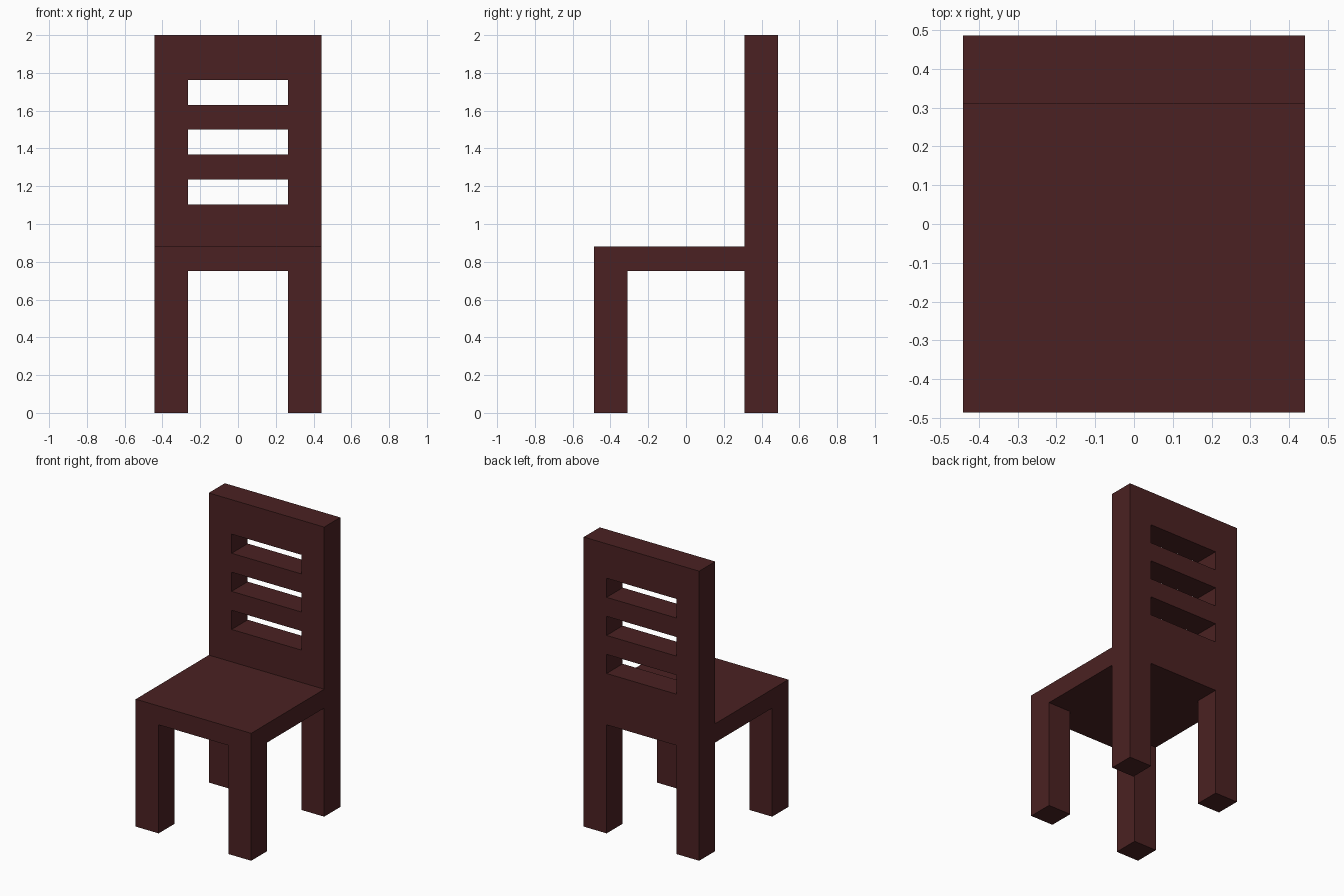
import bpy
import bmesh
from mathutils import Vector

cube = bpy.data.objects.get("Cube")
if cube:
    bpy.data.objects.remove(cube, do_unlink=True)

wood = bpy.data.materials.new("dark_red_wood")
wood.use_nodes = True
colour = (0.07, 0.0155, 0.016, 1)
wood.diffuse_color = colour
wood.node_tree.nodes["Principled BSDF"].inputs["Base Color"].default_value = colour

# Shared sizes
HALF_W, HALF_D, HEIGHT = 0.441, 0.486, 2.0
LEG = 0.175
IN_W, IN_D = HALF_W - LEG, HALF_D - LEG
SEAT_LOW, SEAT_TOP = 0.75, 0.88
SLOT_LOW, SLOT_H, SLOT_STEP = 1.104, 0.132, 0.263


def cell_sheet(us, vs, keep, place):
    """Flat sheet of rectangular cells; keep(i, j) picks the filled ones."""
    bm = bmesh.new()
    verts = [[bm.verts.new(place(u, v)) for v in vs] for u in us]
    for i in range(len(us) - 1):
        for j in range(len(vs) - 1):
            if keep(i, j):
                bm.faces.new((verts[i][j], verts[i + 1][j],
                              verts[i + 1][j + 1], verts[i][j + 1]))
    return bm


def extrude(bm, faces, offset):
    result = bmesh.ops.extrude_face_region(bm, geom=faces, use_keep_orig=True)
    moved = [g for g in result["geom"] if isinstance(g, bmesh.types.BMVert)]
    bmesh.ops.translate(bm, verts=moved, vec=Vector(offset))


def finish(bm, name):
    loose = [v for v in bm.verts if not v.link_faces]
    bmesh.ops.delete(bm, geom=loose, context='VERTS')
    bmesh.ops.recalc_face_normals(bm, faces=bm.faces)
    mesh = bpy.data.meshes.new(name)
    bm.to_mesh(mesh)
    bm.free()
    mesh.materials.append(wood)
    obj = bpy.data.objects.new(name, mesh)
    bpy.context.collection.objects.link(obj)
    return obj


xs = [-HALF_W, -IN_W, IN_W, HALF_W]

# Back frame: rear legs and slotted backrest in one slab
zs = [0, SEAT_LOW]
for n in range(3):
    low = SLOT_LOW + n * SLOT_STEP
    zs += [low, low + SLOT_H]
zs.append(HEIGHT)
bm = cell_sheet(xs, zs, lambda i, j: i != 1 or j % 2 == 1,
                lambda x, z: (x, IN_D, z))
extrude(bm, bm.faces[:], (0, LEG, 0))
finish(bm, "back_frame")

# Seat slab with the two front legs drawn down from its corners
ys = [-HALF_D, -IN_D, IN_D]
bm = cell_sheet(xs, ys, lambda i, j: True, lambda x, y: (x, y, SEAT_LOW))
base = bm.faces[:]
corners = [f for f in base if f.calc_center_median().y < -IN_D
           and abs(f.calc_center_median().x) > IN_W]
extrude(bm, base, (0, 0, SEAT_TOP - SEAT_LOW))
extrude(bm, corners, (0, 0, -SEAT_LOW))
bmesh.ops.delete(bm, geom=corners, context='FACES_ONLY')
finish(bm, "seat_and_front_legs")
